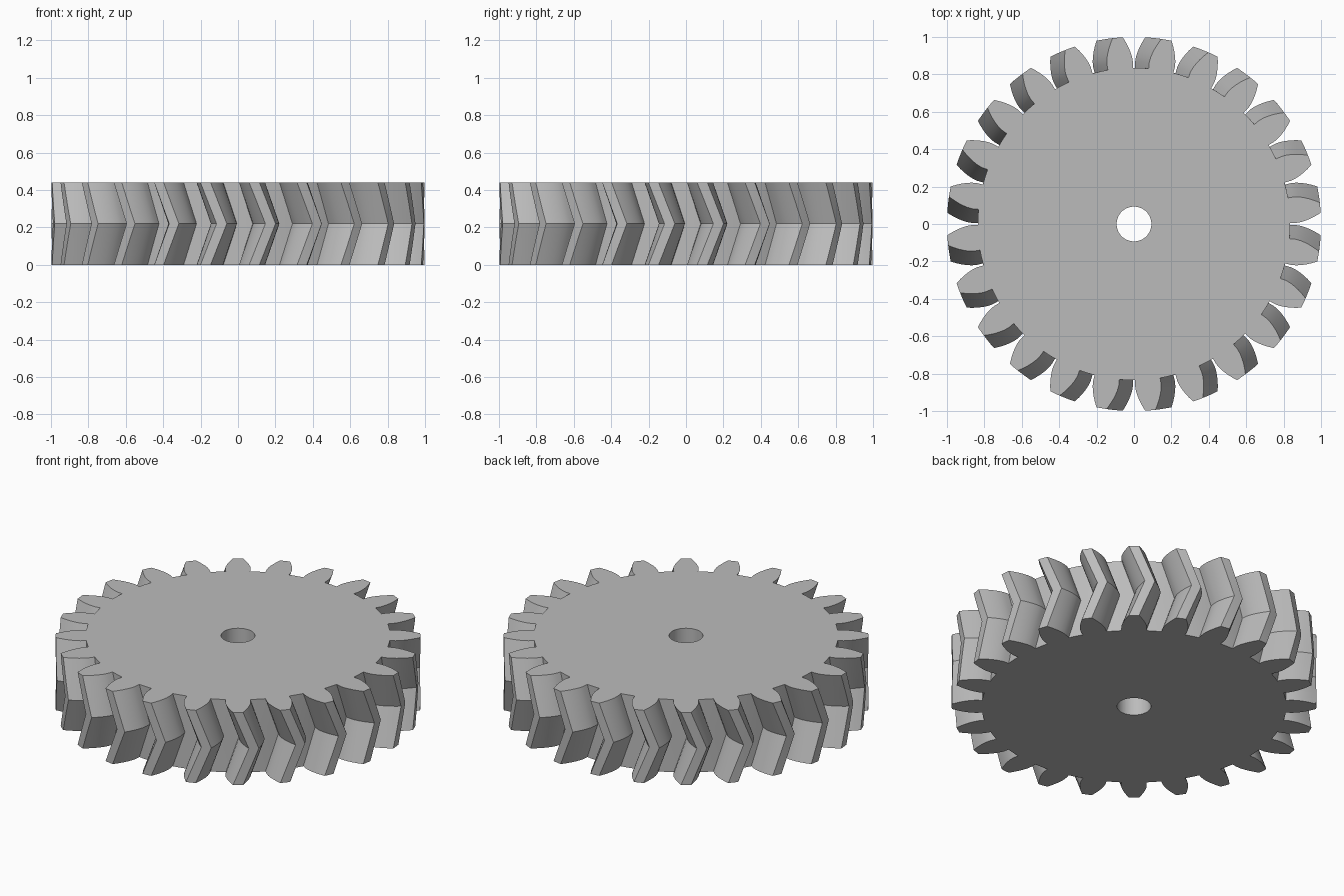
import bpy, bmesh, math

if "Cube" in bpy.data.objects:
    bpy.data.objects.remove(bpy.data.objects["Cube"])

TEETH = 24
ROOT, PITCH, TIP, BORE = 0.835, 0.923, 1.0, 0.093
HEIGHT = 0.44
TWIST = math.radians(5)          # herringbone turn from face to mid plane
START = math.radians(5)          # tooth direction on both flat faces
SLICES = 4                       # layers per half
STEPS = 6                        # points per tooth flank
PRESSURE = math.radians(20)
BASE = PITCH * math.cos(PRESSURE)


def involute(r):
    a = math.acos(min(1, BASE / r))
    return math.tan(a) - a


def half_angle(r):
    return math.pi / (2 * TEETH) + involute(PITCH) - involute(r)


# Tooth outline in polar form, repeated around the wheel
radii = [ROOT] + [BASE + (TIP - BASE) * i / (STEPS - 1) for i in range(STEPS)]
flank = [(r, half_angle(r)) for r in radii]
tooth = [(r, -a) for r, a in flank] + [(TIP, 0)] + [(r, a) for r, a in reversed(flank)]
tooth.append((ROOT, math.pi / TEETH))
outline = [(r, a + START + 2 * math.pi * t / TEETH) for t in range(TEETH) for r, a in tooth]

bm = bmesh.new()


def ring(points, z, turn=0.0):
    return [bm.verts.new((r * math.cos(a + turn), r * math.sin(a + turn), z)) for r, a in points]


def bridge(lower, upper):
    n = len(lower)
    for i in range(n):
        j = (i + 1) % n
        bm.faces.new((lower[i], lower[j], upper[j], upper[i]))


# Toothed rim, twisting one way and then back
layers = []
for k in range(2 * SLICES + 1):
    u = k / (2 * SLICES)
    layers.append(ring(outline, HEIGHT * u, TWIST * (1 - abs(2 * u - 1))))
for lower, upper in zip(layers, layers[1:]):
    bridge(lower, upper)

# Flat faces and centre bore
bore = [(BORE, a) for r, a in outline]
bore_low, bore_high = ring(bore, 0), ring(bore, HEIGHT)
bridge(bore_low, layers[0])
bridge(layers[-1], bore_high)
bridge(bore_high, bore_low)
bmesh.ops.recalc_face_normals(bm, faces=bm.faces)

mesh = bpy.data.meshes.new("herringbone_gear")
bm.to_mesh(mesh)
bm.free()
gear = bpy.data.objects.new("herringbone_gear", mesh)
bpy.context.collection.objects.link(gear)

grey = bpy.data.materials.new("light_grey")
grey.diffuse_color = (0.5, 0.5, 0.5, 1)
grey.use_nodes = True
grey.node_tree.nodes["Principled BSDF"].inputs["Base Color"].default_value = grey.diffuse_color
mesh.materials.append(grey)

bpy.context.view_layer.objects.active = gear
gear.select_set(True)
bpy.ops.object.shade_smooth_by_angle(angle=math.radians(25))
